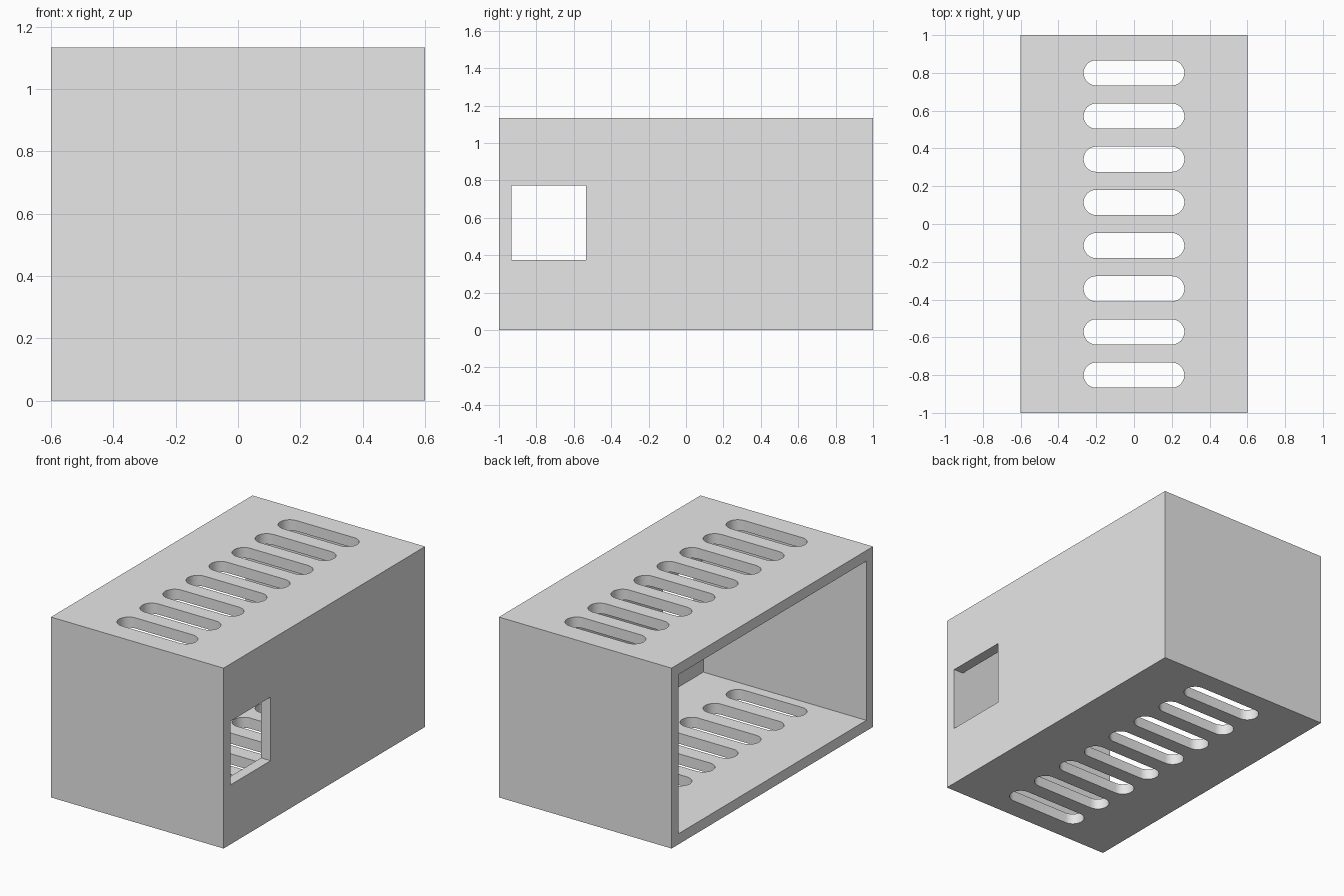
import bpy
import bmesh
from math import cos, sin, pi, radians
from mathutils import Vector

default = bpy.data.objects.get("Cube")
if default:
    bpy.data.objects.remove(default, do_unlink=True)

UNIT = 2 / 30                      # wall thickness; every size is a multiple of it
WIDTH, DEPTH, HEIGHT = 18 * UNIT, 30 * UNIT, 17 * UNIT

grey = bpy.data.materials.new("light grey")
grey.use_nodes = True
colour = (0.8, 0.8, 0.8, 1)
grey.diffuse_color = colour
grey.node_tree.nodes["Principled BSDF"].inputs["Base Color"].default_value = colour


def add_object(name, bm):
    bmesh.ops.recalc_face_normals(bm, faces=bm.faces)
    mesh = bpy.data.meshes.new(name)
    bm.to_mesh(mesh)
    bm.free()
    mesh.materials.append(grey)
    obj = bpy.data.objects.new(name, mesh)
    bpy.context.collection.objects.link(obj)
    return obj


def add_box(name, low, high):
    low, high = Vector(low), Vector(high)
    bm = bmesh.new()
    bmesh.ops.create_cube(bm, size=1)
    bmesh.ops.scale(bm, vec=high - low, verts=bm.verts)
    bmesh.ops.translate(bm, vec=(low + high) / 2, verts=bm.verts)
    return add_object(name, bm)


def add_slots(name, count, reach, half_length, radius, steps=16):
    """A row of upright prisms with rounded ends, spaced along y."""
    bm = bmesh.new()
    for i in range(count):
        y = -reach + 2 * reach * i / (count - 1)
        outline = []
        for side in (1, -1):
            for s in range(steps + 1):
                a = -pi / 2 + pi * s / steps
                outline.append(bm.verts.new((side * (half_length + radius * cos(a)),
                                             y + side * radius * sin(a), -UNIT)))
        face = bm.faces.new(outline)
        top = bmesh.ops.extrude_face_region(bm, geom=[face])["geom"]
        bmesh.ops.translate(bm, vec=(0, 0, HEIGHT + 2 * UNIT),
                            verts=[v for v in top if isinstance(v, bmesh.types.BMVert)])
    return add_object(name, bm)


# Solid block and the shapes cut from it
housing = add_box("housing", (-WIDTH / 2, -DEPTH / 2, 0), (WIDTH / 2, DEPTH / 2, HEIGHT))
inner_y = DEPTH / 2 - UNIT
cutters = [
    # hollow, open on the -x side
    add_box("cavity_cutter", (-WIDTH / 2 - UNIT, -inner_y, UNIT),
            (WIDTH / 2 - UNIT, inner_y, HEIGHT - UNIT)),
    # square window in the +x wall, flush with the front wall inside
    add_box("window_cutter", (WIDTH / 2 - 2 * UNIT, -inner_y, 5.6 * UNIT),
            (WIDTH / 2 + UNIT, -inner_y + 6 * UNIT, 11.6 * UNIT)),
    # vent slots through roof and floor
    add_slots("vent_cutter", 8, 12 * UNIT, 3 * UNIT, UNIT),
]

bpy.ops.object.select_all(action="DESELECT")
bpy.context.view_layer.objects.active = housing
housing.select_set(True)
for cutter in cutters:
    cutter.hide_render = True
    mod = housing.modifiers.new(cutter.name, "BOOLEAN")
    mod.operation = "DIFFERENCE"
    mod.solver = "EXACT"
    mod.object = cutter
    bpy.ops.object.modifier_apply(modifier=mod.name)
    bpy.data.objects.remove(cutter, do_unlink=True)

bpy.ops.object.shade_smooth_by_angle(angle=radians(30))
